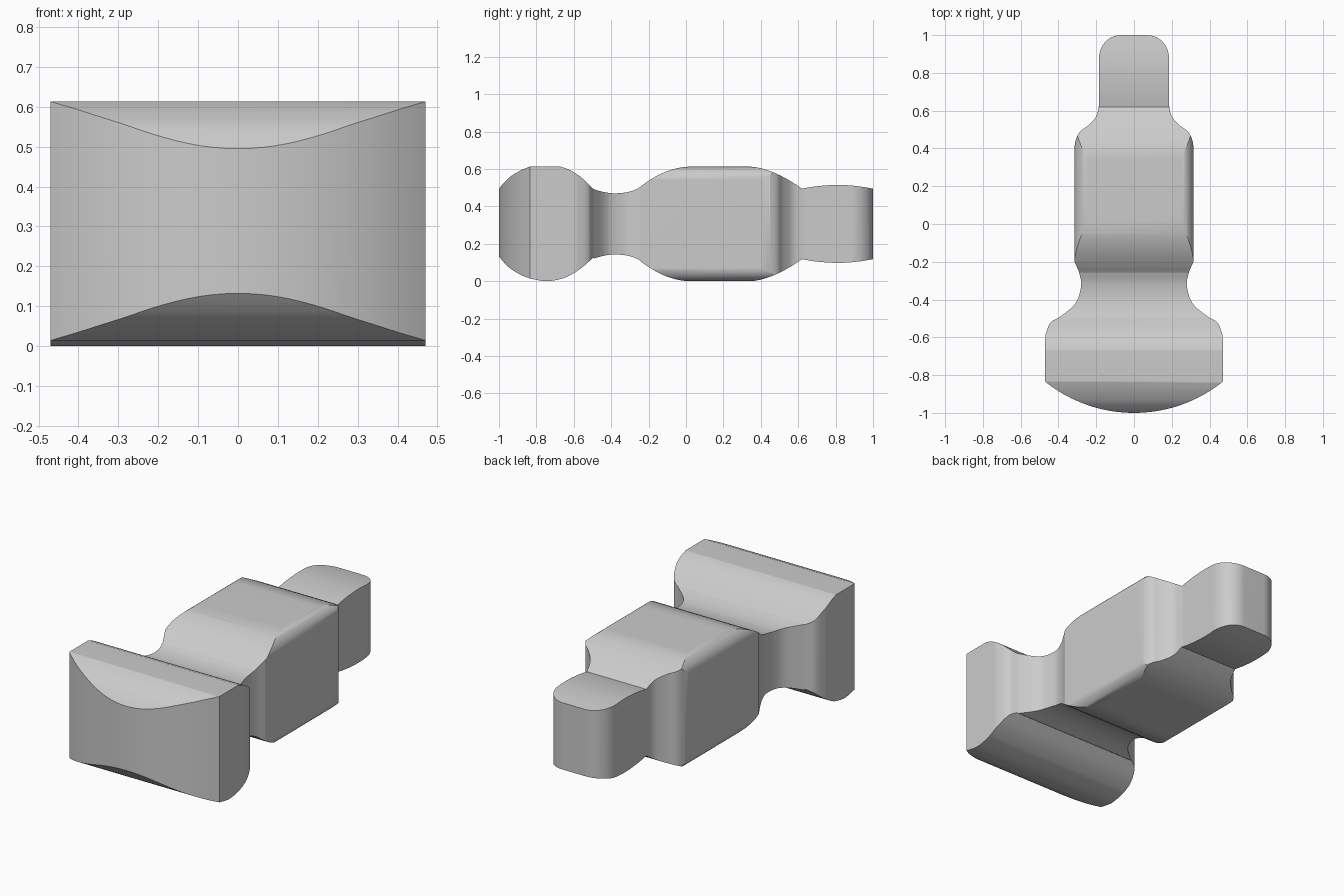
import bpy
import bmesh
import math

default_cube = bpy.data.objects.get("Cube")
if default_cube:
    bpy.data.objects.remove(default_cube, do_unlink=True)

HEIGHT = 0.613

# One plain grey for the whole piece
grey = bpy.data.materials.new("plain grey")
grey.use_nodes = True
grey_value = (0.6, 0.6, 0.6, 1)
grey.diffuse_color = grey_value
grey.node_tree.nodes["Principled BSDF"].inputs["Base Color"].default_value = grey_value


def curve(points, steps=6):
    """Smooth open curve passing through all the points."""
    padded = [points[0]] + points + [points[-1]]
    result = []
    for a, b, c, d in zip(padded, padded[1:], padded[2:], padded[3:]):
        for i in range(steps):
            t = i / steps
            result.append(tuple(
                q + t * (r - p + t * (2 * p - 5 * q + 4 * r - s + t * (3 * (q - r) + s - p))) / 2
                for p, q, r, s in zip(a, b, c, d)))
    return result + [points[-1]]


def join(*pieces):
    """Chain point lists, dropping repeated points."""
    result = []
    for point in (p for piece in pieces for p in piece):
        if not result or math.dist(point, result[-1]) > 0.001:
            result.append(point)
    return result


def prism(name, profile, axis, start, end):
    """Extrude a closed profile along the x, y or z axis."""
    bm = bmesh.new()
    verts = []
    for u, v in profile:
        co = [u, v]
        co.insert(axis, start)
        verts.append(bm.verts.new(co))
    cap = bm.faces.new(verts)
    extruded = bmesh.ops.extrude_face_region(bm, geom=[cap])["geom"]
    offset = [0, 0, 0]
    offset[axis] = end - start
    bmesh.ops.translate(bm, vec=offset,
                        verts=[g for g in extruded if isinstance(g, bmesh.types.BMVert)])
    bmesh.ops.recalc_face_normals(bm, faces=bm.faces)
    mesh = bpy.data.meshes.new(name)
    bm.to_mesh(mesh)
    bm.free()
    mesh.materials.append(grey)
    obj = bpy.data.objects.new(name, mesh)
    bpy.context.collection.objects.link(obj)
    return obj


def carve(target, tool, operation):
    """Apply a boolean with the tool, then discard the tool."""
    tool.hide_render = True
    mod = target.modifiers.new("Carve", "BOOLEAN")
    mod.operation = operation
    mod.solver = "EXACT"
    mod.object = tool
    bpy.ops.object.select_all(action="DESELECT")
    target.select_set(True)
    bpy.context.view_layer.objects.active = target
    bpy.ops.object.modifier_apply(modifier=mod.name)
    bpy.data.objects.remove(tool, do_unlink=True)


# Plan outline: bowed face, head, neck, body and narrow tail
bow_radius = 0.752
bow_angle = math.asin(0.47 / bow_radius)
bow = [(bow_radius * math.sin(bow_angle * i / 16),
        bow_radius * (1 - math.cos(bow_angle * i / 16)) - 1) for i in range(17)]
shoulder = curve([(0.47, -0.61), (0.465, -0.575), (0.44, -0.52), (0.386, -0.487),
                  (0.31, -0.42), (0.28, -0.33), (0.29, -0.26), (0.315, -0.2)])
hip = curve([(0.315, 0.41), (0.307, 0.45), (0.285, 0.49), (0.245, 0.52),
             (0.2, 0.57), (0.185, 0.63)])
tail_end = [(0.07 + 0.115 * math.cos(a), 0.88 + 0.12 * math.sin(a))
            for a in (math.pi / 2 * i / 10 for i in range(11))]
right = join(bow, shoulder, hip, tail_end)
plan = right + [(-x, y) for x, y in reversed(right) if x > 0.001]

# Side profile: rounded head, dipped neck, humped body, crowned tail
head_front = curve([(-1, 0.495), (-0.973, 0.527), (-0.938, 0.56), (-0.885, 0.592),
                    (-0.835, HEIGHT)], 4)
head_back = curve([(-0.67, HEIGHT), (-0.62, 0.594), (-0.56, 0.555), (-0.497, 0.493)])
neck = curve([(-0.497, 0.493), (-0.44, 0.477), (-0.38, 0.47), (-0.31, 0.477), (-0.257, 0.495)])
rise = [(0.03 - 0.287 * t, HEIGHT - 0.118 * t * t) for t in (1 - i / 10 for i in range(11))]
fall = [(0.34 + 0.28 * t, HEIGHT - 0.118 * t ** 1.7) for t in (i / 10 for i in range(11))]
crown = curve([(0.62, 0.495), (0.7, 0.508), (0.81, 0.515), (0.91, 0.509), (1, 0.495)])
body_top = join(neck, rise, fall, crown)
top = join(head_front, head_back, body_top)
head_belly = curve([(-0.835, 0.015), (-0.75, 0), (-0.67, 0.012), (-0.62, 0.032),
                    (-0.56, 0.07), (-0.497, 0.125)])
bottom = join([(y, 0.627 - z) for y, z in head_front], head_belly,
              [(y, HEIGHT - z) for y, z in body_top[1:]])
side = top + bottom[::-1]

# The solid is where the two outlines meet
piece = prism("shaped_block", plan, 2, -0.1, 0.8)
carve(piece, prism("side_profile_cutter", side, 0, -0.6, 0.6), "INTERSECT")

# Round the four long edges of the body
width, depth = 0.075, 0.085
for sx in (1, -1):
    for sz in (1, -1):
        arc = [(0.316 - width * (1 - math.cos(a)), HEIGHT / 2 - depth * (1 - math.sin(a)))
               for a in (math.pi / 2 * i / 10 for i in range(11))]
        outer = [(0.24, 0.4), (0.4, 0.4), (0.4, HEIGHT / 2 - depth)]
        corner = [(sx * x, HEIGHT / 2 + sz * z) for x, z in arc + outer]
        carve(piece, prism("edge_cutter", corner, 1, -0.28, 0.6), "DIFFERENCE")

# Smooth curved faces and keep crisp edges
bpy.ops.object.shade_smooth_by_angle(angle=math.radians(28))
weighted = piece.modifiers.new("Even shading", "WEIGHTED_NORMAL")
weighted.keep_sharp = True
